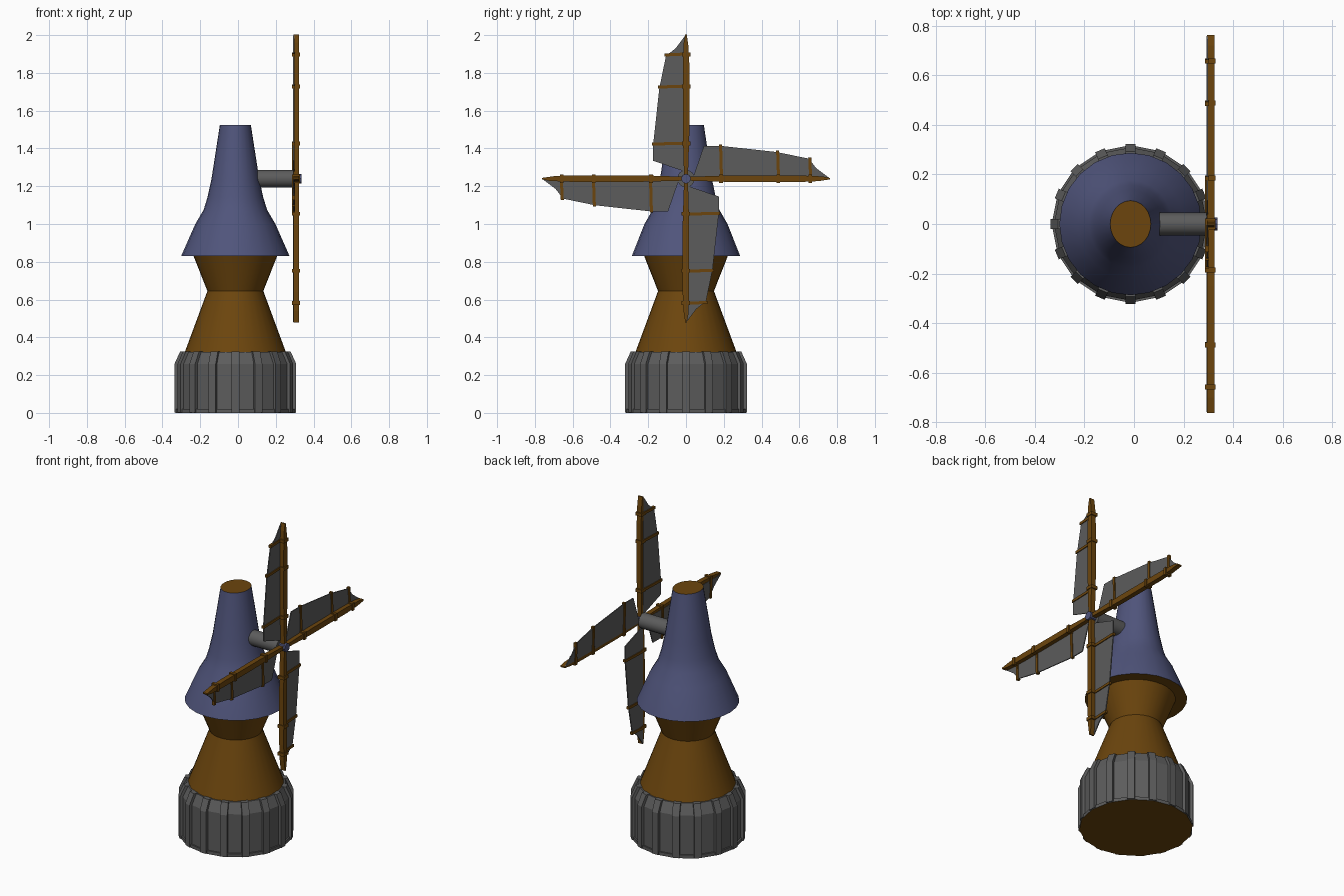
import bpy, bmesh, math

if "Cube" in bpy.data.objects:
    bpy.data.objects.remove(bpy.data.objects["Cube"])

CX = -0.014          # tower axis
HUB_Z = 1.24         # height of the sail axle
SPAR_X = 0.309       # plane of the spars


def material(name, rgb):
    m = bpy.data.materials.new(name)
    m.diffuse_color = (*rgb, 1)
    m.use_nodes = True
    m.node_tree.nodes["Principled BSDF"].inputs["Base Color"].default_value = m.diffuse_color
    return m


BROWN = material("brown wood", (0.150, 0.060, 0.004))
GREY = material("grey stone", (0.107, 0.107, 0.107))
BLUE = material("blue roof", (0.080, 0.090, 0.200))


def make(name, verts, faces, mats, smooth=False):
    """Mesh object with outward normals."""
    me = bpy.data.meshes.new(name)
    me.from_pydata(verts, [], faces)
    bm = bmesh.new()
    bm.from_mesh(me)
    bmesh.ops.recalc_face_normals(bm, faces=bm.faces)
    bm.to_mesh(me)
    bm.free()
    for m in mats:
        me.materials.append(m)
    ob = bpy.data.objects.new(name, me)
    bpy.context.collection.objects.link(ob)
    if smooth:
        bpy.context.view_layer.objects.active = ob
        ob.select_set(True)
        bpy.ops.object.shade_smooth_by_angle(angle=math.radians(35))
        ob.select_set(False)
    return ob


def lathe(name, profile, n, mats, smooth=True):
    """Closed turned solid from (x radius, y radius, z) rings."""
    verts, faces = [], []
    for rx, ry, z in profile:
        for i in range(n):
            a = 2 * math.pi * i / n
            verts.append((CX + rx * math.cos(a), ry * math.sin(a), z))
    for j in range(len(profile) - 1):
        for i in range(n):
            k = (i + 1) % n
            faces.append((j * n + i, j * n + k, (j + 1) * n + k, (j + 1) * n + i))
    faces.append(tuple(range(n)))
    faces.append(tuple(range((len(profile) - 1) * n, len(profile) * n)))
    return make(name, verts, faces, mats, smooth)


def prism(outline, place, d0, d1):
    """Vertices and faces of an outline extruded from depth d0 to d1."""
    n = len(outline)
    verts = [place(p, d) for d in (d0, d1) for p in outline]
    faces = [tuple(range(n)), tuple(range(n, 2 * n))]
    faces += [(i, (i + 1) % n, n + (i + 1) % n, n + i) for i in range(n)]
    return verts, faces


def paint_flat(ob, index):
    """Second colour on horizontal faces."""
    for p in ob.data.polygons:
        if abs(p.normal.z) > 0.95:
            p.material_index = index


# Stone base: recessed drum, foot rim and ribs
core = lathe("base_drum", [(r, r, z) for r, z in
             ((0.318, 0), (0.318, 0.02), (0.309, 0.02), (0.309, 0.26), (0.28, 0.323))],
             16, [GREY, BROWN], False)
for p in core.data.polygons:
    if p.normal.z < -0.9:
        p.material_index = 1

rib_profile = [(0.27, 0.003), (0.322, 0.003), (0.322, 0.26), (0.292, 0.326), (0.26, 0.326)]
for i in range(16):
    a = 2 * math.pi * i / 16

    def place_rib(p, d, a=a):
        return (CX + p[0] * math.cos(a) - d * math.sin(a),
                p[0] * math.sin(a) + d * math.cos(a), p[1])
    make("base_rib", *prism(rib_profile, place_rib, -0.021, 0.021), [GREY])

# Wooden body with narrow waist
lathe("tower_body", [(r, r, z) for r, z in
      ((0.272, 0.31), (0.148, 0.645), (0.222, 0.832))], 32, [BROWN])

# Flared roof, oval towards the top, with wooden underside and cap
roof_rings = [(0.287, 0.83), (0.212, 1.0), (0.168, 1.075), (0.148, 1.14),
              (0.127, 1.235), (0.082, 1.525)]
roof = lathe("roof", [(r, r * (1 + 0.15 * (z - 0.83) / 0.695), z) for r, z in roof_rings],
             24, [BLUE, BROWN])
paint_flat(roof, 1)


def rod(name, x0, x1, r, n, mat):
    """Cylinder along x at hub height."""
    ring = [(r * math.cos(2 * math.pi * i / n), r * math.sin(2 * math.pi * i / n))
            for i in range(n)]
    make(name, *prism(ring, lambda p, d: (d, p[0], HUB_Z + p[1]), x0, x1), [mat], n > 8)


# Axle and hub
rod("axle", 0.05, 0.293, 0.046, 16, GREY)
rod("hub", 0.285, 0.336, 0.026, 8, BLUE)

# Four sails; outlines are (sideways, outward) from the hub
spar = [(-0.01, 0.0), (0.01, 0.0), (0.017, 0.25), (0.017, 0.6), (0.012, 0.72), (0.004, 0.762),
        (-0.004, 0.762), (-0.013, 0.7), (-0.018, 0.6), (-0.018, 0.25)]
cloth = [(0.0, 0.035), (0.174, 0.095), (0.174, 0.18), (0.141, 0.48), (0.106, 0.65),
         (0.055, 0.69), (0.004, 0.758)]
straps = [(0.176, 0.183), (0.144, 0.485), (0.109, 0.655)]
for k in range(4):
    c, s = math.cos(k * math.pi / 2), math.sin(k * math.pi / 2)

    def place(p, d, c=c, s=s):
        y, z = -p[0], p[1]
        return (d, y * c + z * s, HUB_Z - y * s + z * c)

    make("sail_spar", *prism(spar, place, SPAR_X - 0.015, SPAR_X + 0.015), [BROWN])
    make("sail_cloth", *prism(cloth, place, 0.292, 0.298), [GREY])
    for w, r in straps:
        bar = [(0, r - 0.003), (w + 0.004, r - 0.008), (w + 0.004, r + 0.008), (0, r + 0.013)]
        make("sail_strap", *prism(bar, place, 0.287, 0.303), [BROWN])
        collar = [(-0.023, r - 0.007), (0.022, r - 0.007), (0.022, r + 0.013), (-0.023, r + 0.013)]
        make("spar_collar", *prism(collar, place, 0.287, 0.329), [BROWN])
